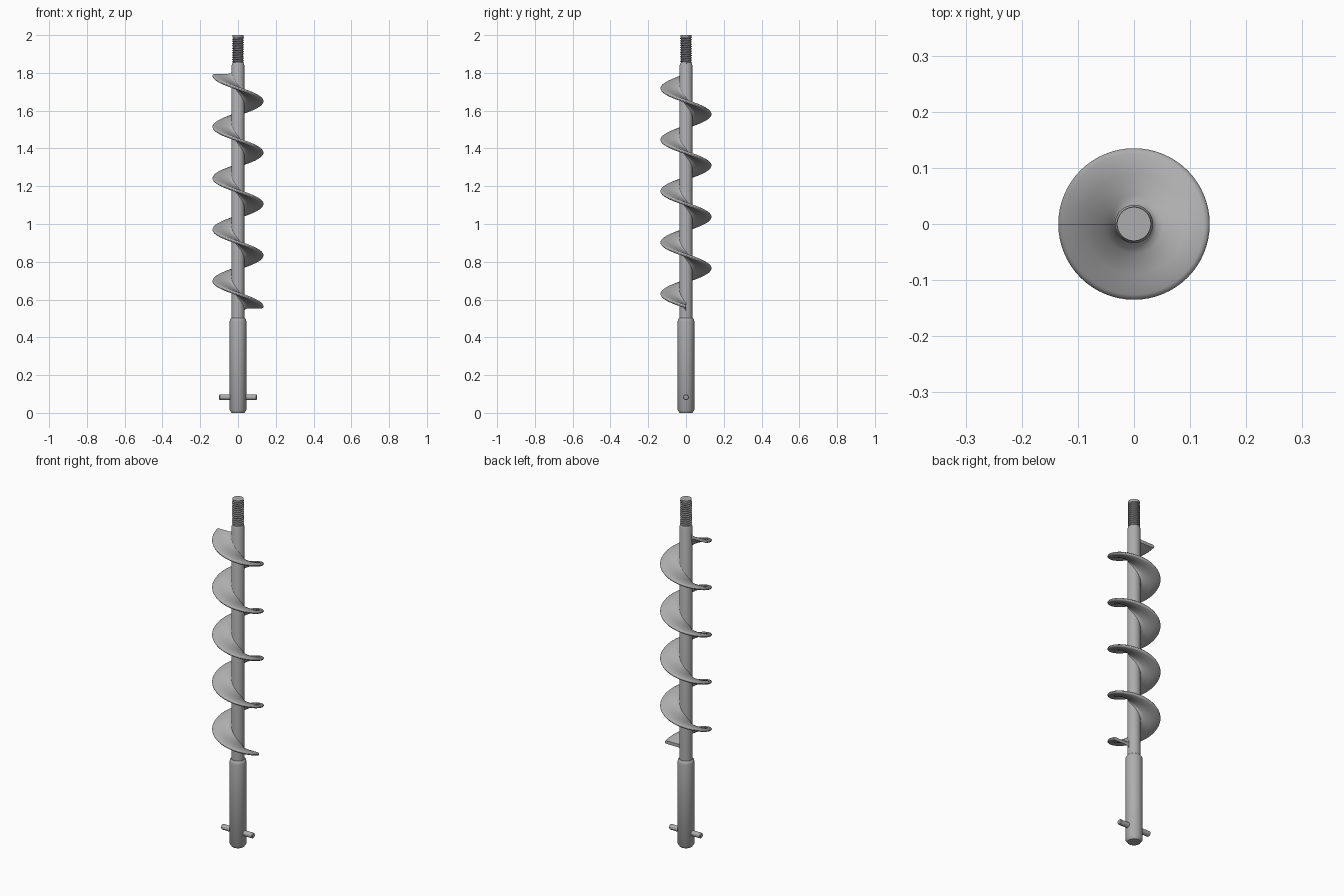
import bpy, bmesh, math

cube = bpy.data.objects.get("Cube")
if cube:
    bpy.data.objects.remove(cube, do_unlink=True)

steel = bpy.data.materials.new("steel grey")
steel.use_nodes = True
colour = (0.42, 0.42, 0.42, 1)
steel.diffuse_color = colour
steel.node_tree.nodes["Principled BSDF"].inputs["Base Color"].default_value = colour


def finish(name, bm, angle=35):
    bmesh.ops.recalc_face_normals(bm, faces=bm.faces)
    mesh = bpy.data.meshes.new(name)
    bm.to_mesh(mesh)
    bm.free()
    mesh.materials.append(steel)
    obj = bpy.data.objects.new(name, mesh)
    bpy.context.collection.objects.link(obj)
    bpy.ops.object.select_all(action='DESELECT')
    obj.select_set(True)
    bpy.context.view_layer.objects.active = obj
    bpy.ops.object.shade_smooth_by_angle(angle=math.radians(angle))
    return obj


def bridge(bm, a, b, closed=True):
    n = len(a)
    for i in range(n if closed else n - 1):
        j = (i + 1) % n
        bm.faces.new((a[i], a[j], b[j], b[i]))


def lathe(name, profile, sides=48):
    """Spin (radius, z) points around z and cap both ends."""
    bm = bmesh.new()
    rings = [[bm.verts.new((r * math.cos(math.tau * i / sides),
                            r * math.sin(math.tau * i / sides), z))
              for i in range(sides)] for r, z in profile]
    for a, b in zip(rings, rings[1:]):
        bridge(bm, a, b)
    bm.faces.new(rings[0])
    bm.faces.new(rings[-1])
    return finish(name, bm)


def helix(name, section, start, pitch, turns, direction, steps, closed=True):
    """Sweep a (radius, height) section up a helix around z."""
    bm = bmesh.new()
    count = round(turns * steps)
    rings = []
    for i in range(count + 1):
        t = i / steps
        a = direction * math.tau * t
        rings.append([bm.verts.new((r * math.cos(a), r * math.sin(a),
                                    start + pitch * t + h)) for r, h in section])
    for a, b in zip(rings, rings[1:]):
        bridge(bm, a, b, closed)
    if closed:
        bm.faces.new(rings[0])
        bm.faces.new(rings[-1])
    return finish(name, bm)


# Drive socket, shaft and threaded stud core
lathe("drive_socket", [(0.034, 0), (0.044, 0.015), (0.044, 0.485),
                       (0.042, 0.496), (0.036, 0.503), (0.030, 0.503)])
lathe("shaft", [(0.034, 0.49), (0.034, 1.84), (0.029, 1.852)])
lathe("stud_core", [(0.026, 1.84), (0.026, 1.985), (0.030, 1.991), (0.030, 2.0)])

# Stud thread
P = 0.012
helix("stud_thread", [(0.024, -P / 2), (0.031, -P / 10), (0.031, P / 10), (0.024, P / 2)],
      1.853, P, 11.3, 1, 40)

# Spiral blade: filleted root, rounded rim
top = [(0.032, 0.026), (0.035, 0.018), (0.041, 0.012), (0.052, 0.009),
       (0.090, 0.009), (0.126, 0.009), (0.132, 0.006), (0.135, 0.001)]
blade = top + [(r, -h) for r, h in reversed(top)]
helix("spiral_blade", blade, 0.562, 0.272, 4.5, -1, 64)

# Cross pin with chamfered ends
pin = lathe("cross_pin", [(0.011, -0.10), (0.015, -0.096),
                          (0.015, 0.096), (0.011, 0.10)], 24)
pin.rotation_euler.y = math.pi / 2
pin.location.z = 0.083
